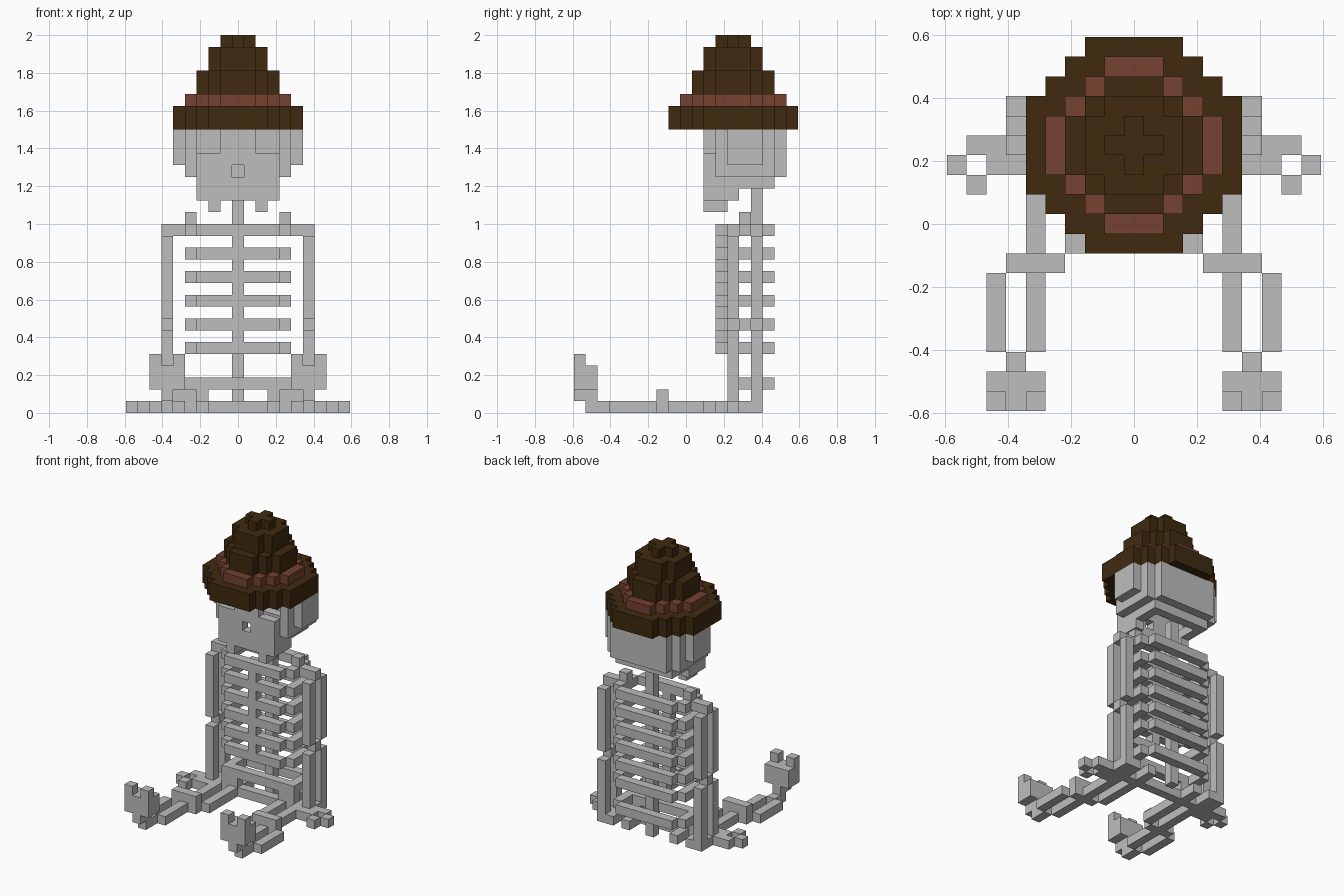
import bpy
import bmesh
from mathutils import Vector

U = 1 / 16  # edge of one block

cube = bpy.data.objects.get("Cube")
if cube:
    bpy.data.objects.remove(cube, do_unlink=True)


def material(name, rgb):
    m = bpy.data.materials.new(name)
    m.use_nodes = True
    m.diffuse_color = (*rgb, 1)
    m.node_tree.nodes["Principled BSDF"].inputs["Base Color"].default_value = (*rgb, 1)
    return m


bone = material("bone_grey", (0.515, 0.515, 0.515))
felt = material("dark_brown_felt", (0.05, 0.023, 0.005))
band = material("red_brown_band", (0.178, 0.054, 0.03))


def span(v):
    return range(v[0], v[1] + 1) if isinstance(v, tuple) else (v,)


def box(x, y, z):
    """Blocks filling a box; each axis is one index or an inclusive (low, high)."""
    return {(i, j, k) for i in span(x) for j in span(y) for k in span(z)}


def both(cells):
    return cells | {(-i, j, k) for i, j, k in cells}


def flip(cells):
    return {(-i, j, k) for i, j, k in cells}


def build(name, cells, mat):
    """Mesh the outer skin of a set of blocks."""
    bm = bmesh.new()
    for c in cells:
        for axis in range(3):
            for s in (-1, 1):
                n = list(c)
                n[axis] += s
                if tuple(n) in cells:
                    continue
                d, a, b = Vector(), Vector(), Vector()
                d[axis] = s / 2
                a[(axis + 1) % 3] = s / 2
                b[(axis + 2) % 3] = 0.5
                mid = Vector(c) + d + Vector((0, 0, 0.5))
                quad = (mid - a - b, mid + a - b, mid + a + b, mid - a + b)
                bm.faces.new([bm.verts.new(p * U) for p in quad])
    bmesh.ops.remove_doubles(bm, verts=bm.verts, dist=U / 100)
    me = bpy.data.meshes.new(name)
    bm.to_mesh(me)
    bm.free()
    me.materials.append(mat)
    ob = bpy.data.objects.new(name, me)
    bpy.context.scene.collection.objects.link(ob)
    return ob


# Hat: stacked stepped discs
def disc(r, total, z):
    return {(i, j + 4, k) for i, j, k in box((-r, r), (-r, r), z)
            if abs(i) + abs(j) <= total}


build("hat_brim", disc(5, 7, (24, 25)), felt)
build("hat_band", disc(4, 5, 26), band)
build("hat_crown", disc(3, 4, (27, 28)) | disc(2, 3, (29, 30)) | disc(1, 1, 31), felt)

# Skull: hollow shell, open underneath
row_width = {2: 3, 3: 4, 4: 5, 5: 5, 6: 5, 7: 4, 8: 3}
layers = {23: (5, 8), 22: (5, 8), 21: (5, 8), 20: (4, 8), 19: (3, 7), 18: (3, 4)}
solid = set()
for k, (cap, back) in layers.items():
    for j in range(2, back + 1):
        w = min(cap, row_width[j])
        solid |= box((-w, w), j, k)


def inside(c):
    i, j, k = c
    if k == 18:
        return j > 2 and abs(i) < 3
    ring = {(i - 1, j, k), (i + 1, j, k), (i, j - 1, k), (i, j + 1, k)}
    return ring <= solid and (k == 19 or (i, j, k - 1) in solid)


skull = {c for c in solid if not inside(c)}
skull -= both(box((2, 3), 2, (22, 23)))   # eye sockets
skull -= box(0, 2, 20)                    # nose
build("skull", skull, bone)
build("teeth", both(box(2, (2, 3), 17)), bone)

# Spine, breastbone and ribs
build("spine", box(0, 6, (0, 18)), bone)
build("breastbone", box(0, 3, (5, 15)), bone)
for n, k in enumerate(range(5, 16, 2)):
    rib = box((-3, 3), 3, k) | box((-3, 3), 7, k) | both(box(4, (4, 6), k))
    build(f"rib_{n + 1}", rib, bone)

# Pelvis ring with hip joints
pelvis = box((-3, 3), 4, 2) | box((-3, 3), 7, 2) | both(box(4, (4, 6), 2))
pelvis |= both(box((3, 4), 4, 1)) | box((-4, 4), 4, 0)
build("pelvis", pelvis, bone)

# Arms: paired bars with shoulder and elbow
shoulder = box((5, 6), 5, 15) | box(4, 5, 16)
upper_arm = box(6, 4, (8, 14)) | box(6, 6, (8, 14))
elbow = box(6, 5, 7)
forearm = box(6, 4, (1, 6)) | box(6, 6, (1, 6))
hand = box((6, 8), 4, 0) | box((6, 7), 3, 0) | box(9, 3, 0) | box(8, 2, 0) | box(6, (5, 6), 0)

# Legs: paired bars lying forward, feet upright
thigh = box(3, (-1, 6), 0) | box(5, (-1, 6), 0)
knee = box((4, 6), -2, (0, 1))
shin = box(5, (-6, -3), 0) | box(7, (-6, -3), 0)
foot = box(6, (-8, -7), 0) | box(6, (-9, -8), 1) | box((5, 7), (-9, -8), (2, 3))
foot |= box(5, -9, 4) | box(7, -9, 4)

limbs = {"shoulder": shoulder, "upper_arm": upper_arm, "elbow": elbow,
         "forearm": forearm, "hand": hand, "thigh": thigh, "knee": knee,
         "shin": shin, "foot": foot}
for name, cells in limbs.items():
    build("left_" + name, cells, bone)
    build("right_" + name, flip(cells), bone)
